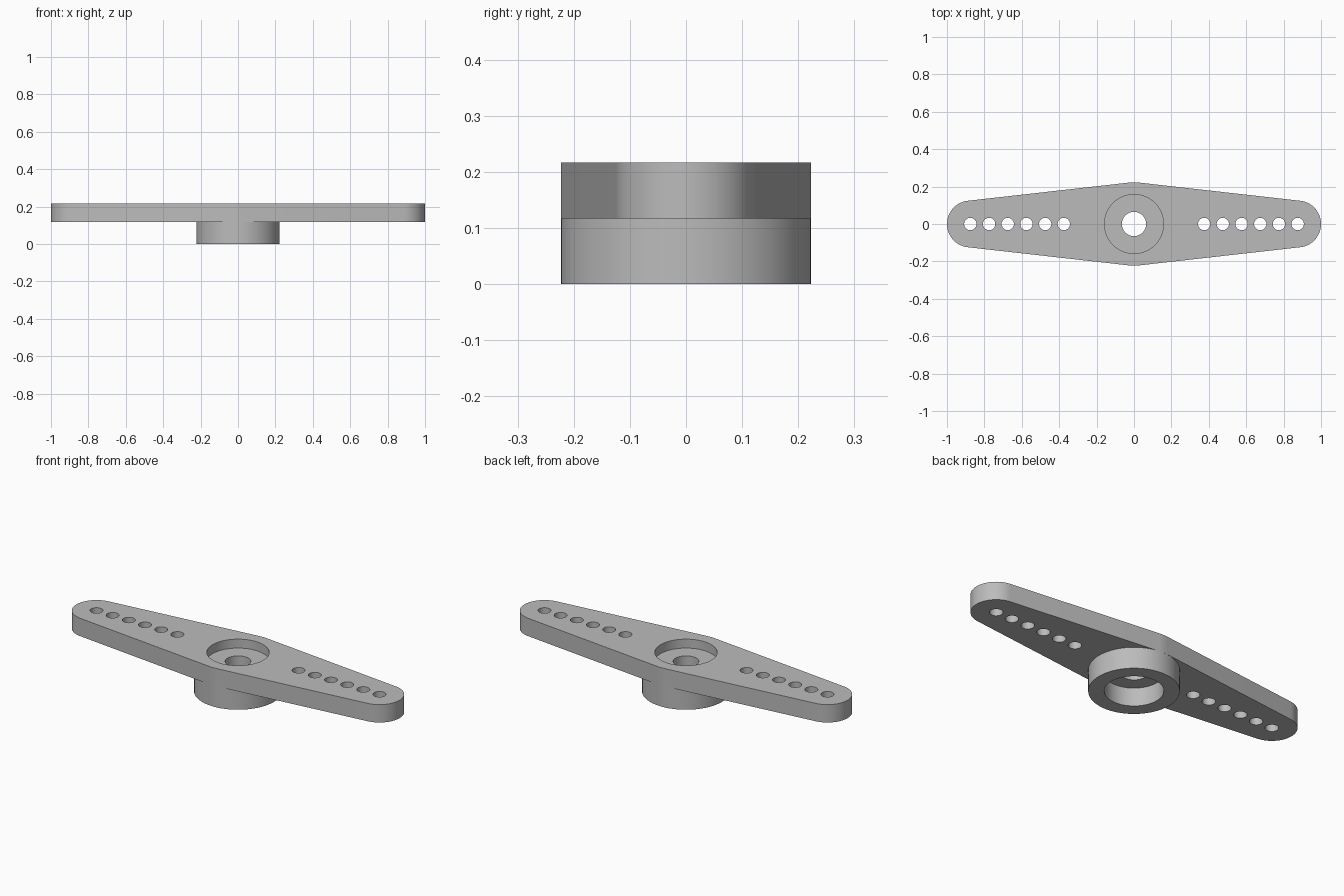
import bpy
import bmesh
from math import acos, cos, sin, pi, tau

cube = bpy.data.objects.get("Cube")
if cube:
    bpy.data.objects.remove(cube, do_unlink=True)

# Main dimensions
HUB_R, TIP_R, TIP_X = 0.223, 0.125, 0.875
ARM_Z, TOP_Z, FLOOR_Z, CEIL_Z = 0.117, 0.217, 0.167, 0.10
POCKET_R, SCREW_R, BORE_R, HOLE_R = 0.158, 0.065, 0.145, 0.033

grey = bpy.data.materials.new("grey_plastic")
grey.use_nodes = True
colour = (0.50, 0.50, 0.50, 1)
grey.diffuse_color = colour
grey.node_tree.nodes["Principled BSDF"].inputs["Base Color"].default_value = colour


def arc(cx, r, start, end, steps):
    return [(cx + r * cos(start + (end - start) * i / steps),
             r * sin(start + (end - start) * i / steps)) for i in range(steps + 1)]


def circle(cx, r, steps):
    return arc(cx, r, 0, tau, steps)[:-1]


def finish(obj):
    bpy.ops.object.select_all(action="DESELECT")
    obj.select_set(True)
    bpy.context.view_layer.objects.active = obj
    if obj.type == "CURVE":
        bpy.ops.object.convert(target="MESH")
        obj = bpy.context.object
    obj.data.materials.clear()
    obj.data.materials.append(grey)
    bpy.ops.object.shade_smooth_by_angle(angle=pi / 6)


# Arm plate: tapered outline tangent to the hub and both rounded tips
t = acos((HUB_R - TIP_R) / TIP_X)
outline = (arc(TIP_X, TIP_R, -t, t, 40) + arc(0, HUB_R, t, pi - t, 6)
           + arc(-TIP_X, TIP_R, pi - t, pi + t, 40) + arc(0, HUB_R, pi + t, tau - t, 6))
loops = [outline, circle(0, POCKET_R, 64)]
for side in (-1, 1):
    loops += [circle(side * (0.375 + 0.1 * i), HOLE_R, 32) for i in range(6)]

curve = bpy.data.curves.new("arm", "CURVE")
curve.dimensions = "2D"
curve.fill_mode = "BOTH"
curve.extrude = (TOP_Z - ARM_Z) / 2
for loop in loops:
    spline = curve.splines.new("POLY")
    spline.points.add(len(loop) - 1)
    for point, (x, y) in zip(spline.points, loop):
        point.co = (x, y, 0, 1)
    spline.use_cyclic_u = True
arm = bpy.data.objects.new("arm", curve)
arm.location.z = (TOP_Z + ARM_Z) / 2
bpy.context.collection.objects.link(arm)
finish(arm)

# Hub: turned collar with a lower bore, screw hole and the pocket floor
profile = [(HUB_R, ARM_Z), (HUB_R, 0), (BORE_R, 0), (BORE_R, CEIL_Z),
           (SCREW_R, CEIL_Z), (SCREW_R, FLOOR_Z), (POCKET_R, FLOOR_Z), (POCKET_R, ARM_Z)]
bm = bmesh.new()
verts = [bm.verts.new((r, 0, z)) for r, z in profile]
edges = [bm.edges.new((v, verts[i - 1])) for i, v in enumerate(verts)]
bmesh.ops.spin(bm, geom=verts + edges, axis=(0, 0, 1), cent=(0, 0, 0),
               angle=tau, steps=64, use_merge=True)
bmesh.ops.remove_doubles(bm, verts=bm.verts, dist=0.0001)
bmesh.ops.recalc_face_normals(bm, faces=bm.faces)
mesh = bpy.data.meshes.new("hub")
bm.to_mesh(mesh)
bm.free()
hub = bpy.data.objects.new("hub", mesh)
bpy.context.collection.objects.link(hub)
finish(hub)
